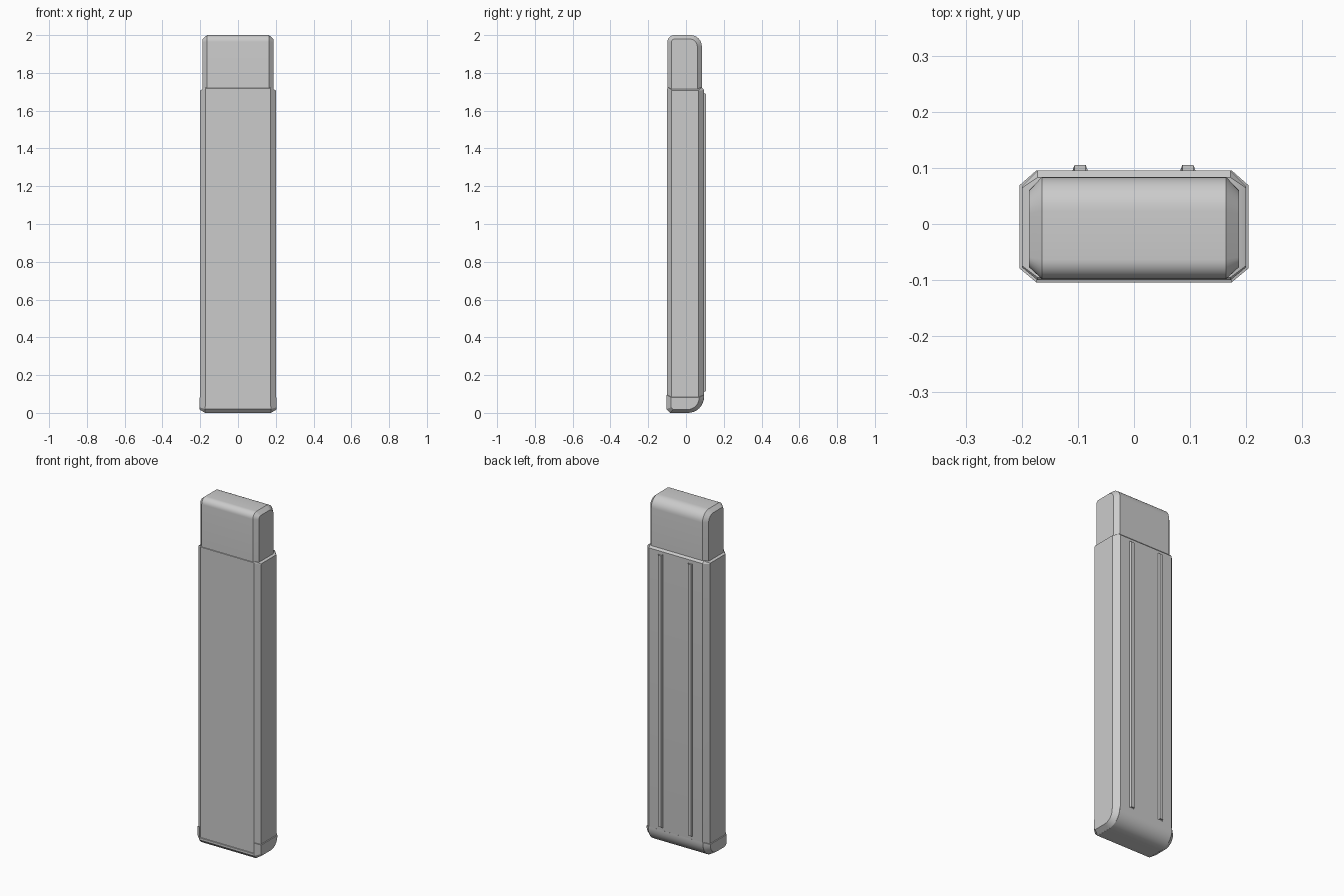
import bpy, bmesh, math

if "Cube" in bpy.data.objects:
    bpy.data.objects.remove(bpy.data.objects["Cube"])

def profile(y0, y1, z0, z1, corners):
    """Rounded rectangle in the YZ plane; corners = (radius, segments) for
    bottom front, bottom back, top back, top front."""
    signs = [(1, 1, 180), (-1, 1, 270), (-1, -1, 0), (1, -1, 90)]
    pts = []
    for (r, seg), (sy, sz, a0) in zip(corners, signs):
        cy = (y0 if sy > 0 else y1) + sy * r
        cz = (z0 if sz > 0 else z1) + sz * r
        if seg == 0:
            pts.append((cy, cz))
            continue
        for i in range(seg + 1):
            a = math.radians(a0 + 90 * i / seg)
            pts.append((cy + r * math.cos(a), cz + r * math.sin(a)))
    return pts

def loft(name, stations):
    """Skin matching profiles placed at successive x positions."""
    bm = bmesh.new()
    rings = [[bm.verts.new((x, y, z)) for y, z in pts] for x, pts in stations]
    n = len(rings[0])
    for a, b in zip(rings, rings[1:]):
        for i in range(n):
            j = (i + 1) % n
            bm.faces.new((a[i], a[j], b[j], b[i]))
    bm.faces.new(rings[0])
    bm.faces.new(rings[-1])
    bmesh.ops.recalc_face_normals(bm, faces=bm.faces)
    me = bpy.data.meshes.new(name)
    bm.to_mesh(me)
    bm.free()
    ob = bpy.data.objects.new(name, me)
    bpy.context.collection.objects.link(ob)
    bpy.context.view_layer.objects.active = ob
    ob.select_set(True)
    bpy.ops.object.shade_smooth_by_angle(angle=math.radians(30))
    ob.select_set(False)
    return ob

def bevelled_slab(name, x_in, x_out, full, inset):
    """Slab symmetric in x with chamfered side borders."""
    return loft(name, [(-x_out, inset), (-x_in, full), (x_in, full), (x_out, inset)])

# Main case
bevelled_slab("case_body", 0.172, 0.2,
    profile(-0.1, 0.095, 0.006, 1.722, [(0.02, 1), (0.082, 8), (0.012, 1), (0.005, 1)]),
    profile(-0.077, 0.067, 0.026, 1.708, [(0.01, 1), (0.062, 8), (0.003, 1), (0.003, 1)]))

# Narrower top block
bevelled_slab("top_block", 0.164, 0.187,
    profile(-0.098, 0.084, 1.69, 2.0, [(0, 0), (0, 0), (0.06, 8), (0.035, 8)]),
    profile(-0.077, 0.06, 1.69, 1.98, [(0, 0), (0, 0), (0.042, 8), (0.018, 8)]))

# Base cap: low front lip in the middle, taller wraps at both sides
lip = profile(-0.104, 0.0955, 0.0, 0.1, [(0.02, 1), (0.085, 8), (0, 0), (0, 0)])
lip[-1] = (-0.104, 0.033)
lip[-2] = (0.0955, 0.095)
loft("base_lip", [(-0.175, lip), (0.175, lip)])
wrap = profile(-0.104, 0.0955, 0.0, 0.095, [(0.02, 1), (0.085, 8), (0, 0), (0, 0)])
wrap_out = profile(-0.079, 0.069, 0.018, 0.082, [(0.012, 1), (0.06, 8), (0, 0), (0, 0)])
for side, s in (("left", -1), ("right", 1)):
    loft("base_wrap_" + side, [(s * 0.174, wrap), (s * 0.204, wrap_out)])

# Two long ribs on the back
for side, s in (("left", -1), ("right", 1)):
    cx = s * 0.096
    base = profile(0.09, 0.094, 0.11, 1.695, [(0, 0)] * 4)
    crest = profile(0.09, 0.105, 0.116, 1.689, [(0, 0)] * 4)
    loft("back_rib_" + side, [(cx - 0.014, base), (cx - 0.010, crest),
                              (cx + 0.010, crest), (cx + 0.014, base)])
